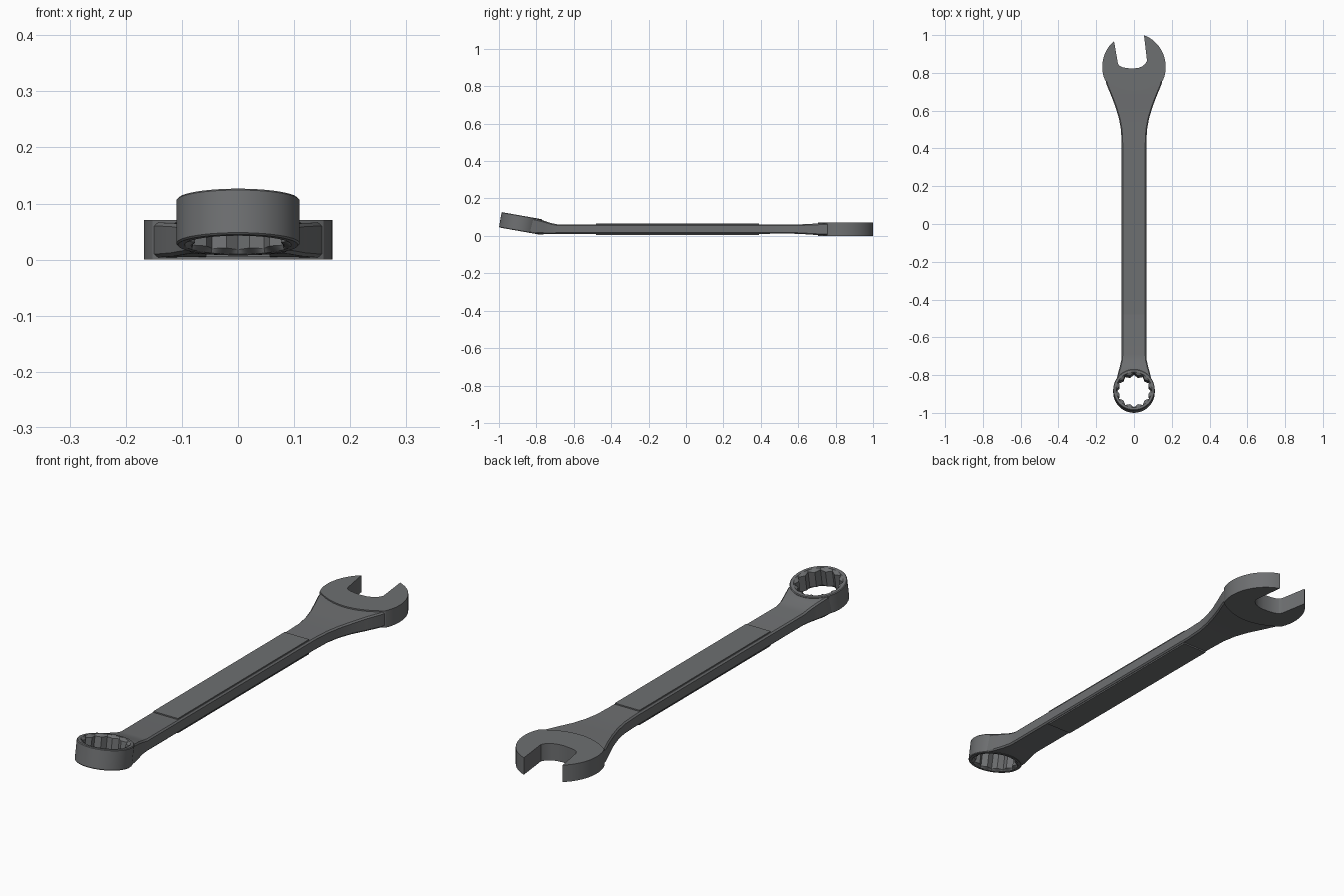
import bpy, bmesh, math
from mathutils import Matrix

if "Cube" in bpy.data.objects:
    bpy.data.objects.remove(bpy.data.objects["Cube"])

steel = bpy.data.materials.new("dark_steel")
steel.diffuse_color = (0.155, 0.16, 0.165, 1)
steel.use_nodes = True
steel.node_tree.nodes["Principled BSDF"].inputs["Base Color"].default_value = steel.diffuse_color


def finish(name, bm, angle=30):
    bmesh.ops.recalc_face_normals(bm, faces=bm.faces)
    me = bpy.data.meshes.new(name)
    bm.to_mesh(me)
    bm.free()
    me.materials.append(steel)
    ob = bpy.data.objects.new(name, me)
    bpy.context.collection.objects.link(ob)
    bpy.ops.object.select_all(action='DESELECT')
    ob.select_set(True)
    bpy.context.view_layer.objects.active = ob
    bpy.ops.object.shade_smooth_by_angle(angle=math.radians(angle))
    return ob


def bridge(bm, loops, closed=False):
    """Skin consecutive vertex loops with quads."""
    rings = [[bm.verts.new(p) for p in l] for l in loops]
    pairs = list(zip(rings, rings[1:]))
    if closed:
        pairs.append((rings[-1], rings[0]))
    n = len(rings[0])
    for a, b in pairs:
        for i in range(n):
            j = (i + 1) % n
            bm.faces.new((a[i], a[j], b[j], b[i]))
    return rings


# ring end placement
RY, RZ, TILT = -0.8845, 0.067, math.radians(10)

# handle: lofted chamfered bar, flaring at both ends
N = 12


def section(y, w, lo, hi, hug=0.0):
    c = 0.006
    xs = [(-1 + 2 * i / N) * (w - c) for i in range(N + 1)]
    pts = [(x, lo) for x in xs] + [(w, lo + c), (w, hi - c)]
    pts += [(x, hi) for x in reversed(xs)] + [(-w, hi - c), (-w, lo + c)]
    out = []
    for x, z in pts:
        # near the ring the section wraps around it and follows its tilt
        arc = RY + math.sqrt(max(0.1015 ** 2 - x * x, 0))
        dy = hug * (arc - y)
        out.append((x, y + dy, z - dy * math.tan(TILT)))
    return out


stations = [
    (-0.783, 0.097, 0.008, 0.086, 1.0), (-0.765, 0.088, 0.006, 0.084, 0.55),
    (-0.745, 0.076, 0.008, 0.077, 0.2), (-0.72, 0.067, 0.010, 0.068, 0),
    (-0.69, 0.065, 0.011, 0.062, 0), (0.42, 0.065, 0.011, 0.062, 0),
    (0.50, 0.069, 0.012, 0.061, 0), (0.56, 0.080, 0.012, 0.061, 0),
    (0.62, 0.098, 0.010, 0.062, 0), (0.68, 0.121, 0.006, 0.065, 0),
    (0.74, 0.146, 0.004, 0.066, 0), (0.78, 0.154, 0.004, 0.066, 0)]
bm = bmesh.new()
rings = bridge(bm, [section(*s) for s in stations])
for end in (rings[0], rings[-1]):
    # cap each end as a strip between the bottom and top rows
    k = len(end)
    bot, top = end[:N + 1], end[N + 3:2 * N + 4][::-1]
    for i in range(N):
        bm.faces.new((bot[i], bot[i + 1], top[i + 1], top[i]))
    bm.faces.new((bot[N], end[N + 1], end[N + 2], top[N]))
    bm.faces.new((bot[0], end[k - 1], end[k - 2], top[0]))
finish("handle", bm)

# raised grip panel on both sides of the handle
bm = bmesh.new()
bmesh.ops.create_cube(bm, size=1, matrix=Matrix.Translation((0, -0.045, 0.036))
                      @ Matrix.Diagonal((0.114, 0.87, 0.062, 1)))
finish("grip_panel", bm)

# open jaw: outline extruded upward
outline = []
for i in range(29):                       # right jaw
    a = math.radians(71.6 - i * 96.6 / 28)
    outline.append((0.168 * math.cos(a), 0.83 + (0.178 if a > 0 else 0.168) * math.sin(a)))
x0, y0 = outline[-1]
for i in range(1, 16):                    # shallow arc across the neck
    t = 1 - 2 * i / 16
    outline.append((x0 * t, 0.705 + (y0 - 0.705) * t * t))
for i in range(24):                       # left jaw
    a = math.radians(205 - i * 76 / 23)
    outline.append((0.168 * math.cos(a), 0.83 + (0.178 if a < math.pi else 0.168) * math.sin(a)))
outline += [(-0.085, 0.850), (-0.078, 0.838), (-0.062, 0.830), (-0.035, 0.825),   # throat
            (-0.005, 0.823), (0.022, 0.826), (0.043, 0.834), (0.060, 0.848), (0.069, 0.864)]
bm = bmesh.new()
lo, hi = bridge(bm, [[(x, y, z) for x, y in outline] for z in (0, 0.071)])
bm.faces.new(lo)
bm.faces.new(hi)
finish("open_jaw", bm)

# box ring with a twelve point socket
SEG = 96
H = 0.0415


def circle(r, z):
    return [(r * math.cos(2 * math.pi * i / SEG), r * math.sin(2 * math.pi * i / SEG), z)
            for i in range(SEG)]


def star(z):
    out, step = [], SEG // 12
    tips = [((0.093, 0.079)[k % 2], math.pi * k / 12) for k in range(25)]
    half = step // 2
    for k in range(24):
        (r1, a1), (r2, a2) = tips[k], tips[k + 1]
        for j in range(half):
            t = j / half
            out.append((r1 * math.cos(a1) * (1 - t) + r2 * math.cos(a2) * t,
                        r1 * math.sin(a1) * (1 - t) + r2 * math.sin(a2) * t, z))
    return out


bm = bmesh.new()
bridge(bm, [circle(0.110, -H + 0.003), circle(0.110, H - 0.003), circle(0.107, H),
            circle(0.095, H), star(H - 0.008), star(-H + 0.008),
            circle(0.095, -H), circle(0.107, -H)], closed=True)
bm.transform(Matrix.Translation((0, RY, RZ)) @ Matrix.Rotation(-TILT, 4, 'X'))
finish("box_ring", bm, 25)
